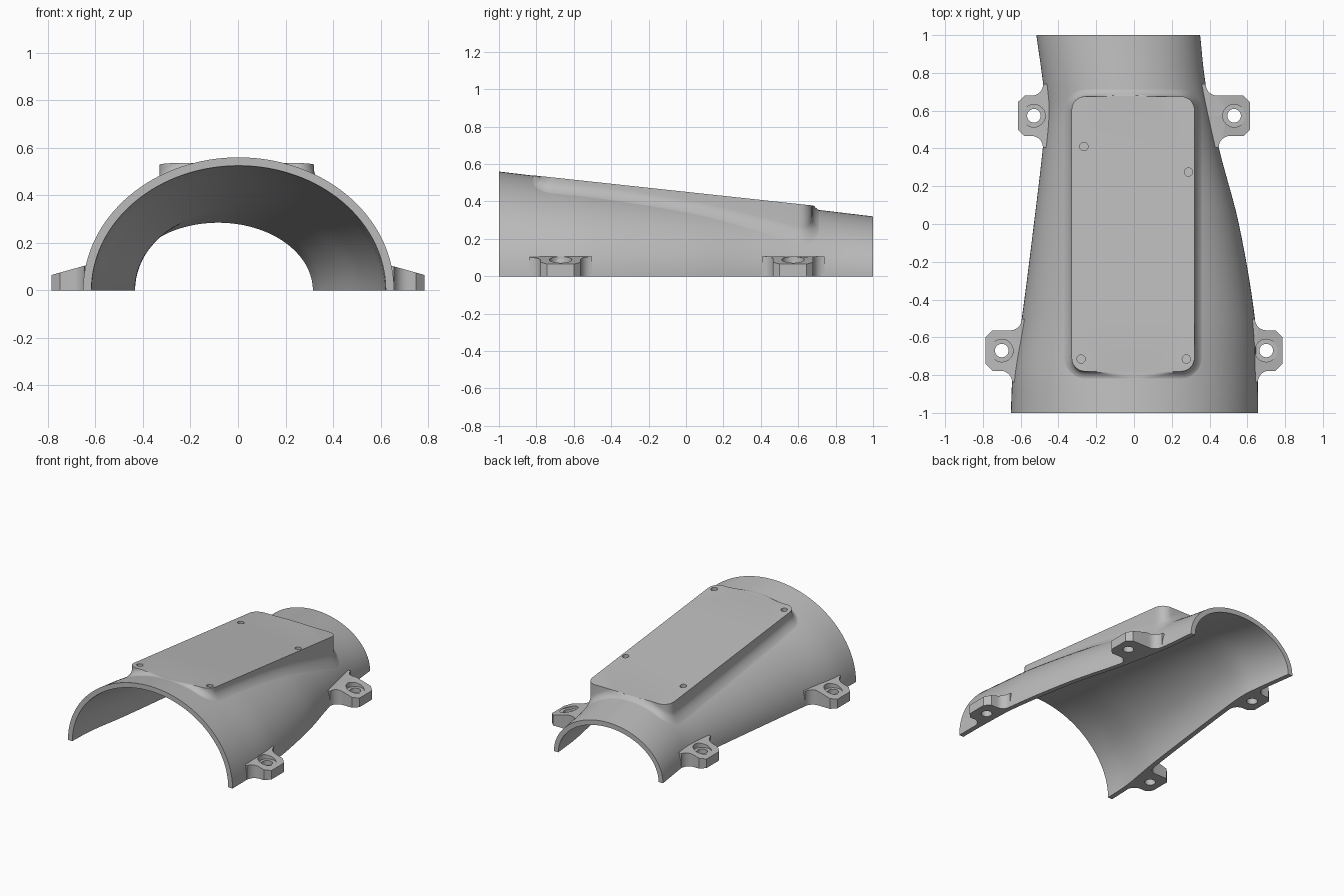
import bpy, bmesh
from math import sin, cos, pi, sqrt

if "Cube" in bpy.data.objects:
    bpy.data.objects.remove(bpy.data.objects["Cube"])

grey = bpy.data.materials.new("plain_grey")
grey.use_nodes = True
grey.diffuse_color = (0.5, 0.5, 0.5, 1)
grey.node_tree.nodes["Principled BSDF"].inputs["Base Color"].default_value = (0.5, 0.5, 0.5, 1)

WALL = 0.035
LEFT_EDGE = [(-1, .657), (-.8, .655), (-.5, .64), (0, .555), (.4, .45), (.75, .378), (1, .35)]
RIGHT_EDGE = [(-1, -.652), (-.8, -.642), (-.5, -.594), (0, -.53), (.4, -.483),
              (.6, -.468), (.75, -.482), (1, -.517)]


def spline(keys, t):
    """Smooth curve through the key points."""
    n = len(keys)

    def slope(i):
        a, b = keys[max(i - 1, 0)], keys[min(i + 1, n - 1)]
        return (b[1] - a[1]) / (b[0] - a[0])
    i = 0
    while i < n - 2 and t > keys[i + 1][0]:
        i += 1
    (a, p), (b, q) = keys[i], keys[i + 1]
    d = b - a
    s = (t - a) / d
    return ((1 + 2 * s) * (1 - s) ** 2 * p + s * (1 - s) ** 2 * d * slope(i)
            + s * s * (3 - 2 * s) * q + s * s * (s - 1) * d * slope(i + 1))


def section(y):
    """Centre, half width and height of the shell at y."""
    a, b = spline(RIGHT_EDGE, y), spline(LEFT_EDGE, y)
    return (a + b) / 2, (b - a) / 2, 0.44 - 0.12 * y


def shell_z(x, y):
    c, w, h = section(y)
    u = min(abs(x - c) / w, 0.985)
    return h * sqrt(1 - u * u)


def finish(name, bm):
    bmesh.ops.recalc_face_normals(bm, faces=bm.faces)
    mesh = bpy.data.meshes.new(name)
    bm.to_mesh(mesh)
    bm.free()
    mesh.materials.append(grey)
    ob = bpy.data.objects.new(name, mesh)
    bpy.context.collection.objects.link(ob)
    bpy.ops.object.select_all(action='DESELECT')
    ob.select_set(True)
    bpy.context.view_layer.objects.active = ob
    bpy.ops.object.shade_smooth_by_angle(angle=0.6)
    return ob


def ring(bm, pts):
    return [bm.verts.new(p) for p in pts]


def bridge(bm, a, b):
    for i in range(len(a)):
        j = (i + 1) % len(a)
        bm.faces.new((a[i], a[j], b[j], b[i]))


def fill(bm, loops):
    """Fill an outline that has holes in it."""
    edges = []
    for loop in loops:
        for i, v in enumerate(loop):
            w = loop[(i + 1) % len(loop)]
            edges.append(bm.edges.get((v, w)) or bm.edges.new((v, w)))
    bmesh.ops.triangle_fill(bm, edges=edges, use_beauty=True, use_dissolve=False)


def circle(x, y, r, z, n=24):
    pts = [(x + r * cos(2 * pi * i / n), y + r * sin(2 * pi * i / n)) for i in range(n)]
    return [(px, py, z(px, py)) for px, py in pts]


# Tapered half-tube shell
bm = bmesh.new()
ARC, ROWS = 64, 60
rows = []
for k in range(ROWS + 1):
    y = -1 + 2 * k / ROWS
    c, w, h = section(y)
    pts = []
    for inset, order in ((0, range(ARC + 1)), (WALL, range(ARC, -1, -1))):
        for i in order:
            a = pi * i / ARC
            pts.append((c + (w - inset) * cos(a), y, (h - inset) * sin(a)))
    rows.append(ring(bm, pts))
for a, b in zip(rows, rows[1:]):
    bridge(bm, a, b)
last = 2 * ARC + 1
for row in (rows[0], rows[-1]):
    for i in range(ARC):
        bm.faces.new((row[i], row[i + 1], row[last - i - 1], row[last - i]))
finish("shell", bm)


# Flat mounting pad blended into the shell
def pad_z(x, y):
    return 0.4515 - 0.108 * y


def pad_outline(offset):
    x0, x1, y0, y1, r = -.33, .32, -.78, .675, .07
    corners = [(x1 - r, y1 - r), (x0 + r, y1 - r), (x0 + r, y0 + r), (x1 - r, y0 + r)]
    pts = []
    for q, (cx, cy) in enumerate(corners):
        arc = [(cx + (r + offset) * cos(pi / 2 * (q + i / 8)),
                cy + (r + offset) * sin(pi / 2 * (q + i / 8))) for i in range(9)]
        nx, ny = corners[(q + 1) % 4]
        dx, dy = nx - cx, ny - cy
        ex, ey = arc[-1]
        side = [(ex + dx * i / 24, ey + dy * i / 24) for i in range(1, 24)]
        pts += arc + side
    return pts


bm = bmesh.new()
top = ring(bm, [(x, y, pad_z(x, y)) for x, y in pad_outline(0)])
previous = top
FILLET = 0.05
for i in range(8):
    a = pi / 2 * i / 7
    offset, lift = FILLET * (1 - cos(a)), FILLET * (1 - sin(a)) - 0.002
    current = ring(bm, [(x, y, min(pad_z(x, y), shell_z(x, y) + lift))
                        for x, y in pad_outline(offset)])
    bridge(bm, previous, current)
    previous = current
holes = []
for x, y in ((-.265, .41), (.288, .275), (-.28, -.715), (.277, -.715)):
    rim = ring(bm, circle(x, y, .022, pad_z))
    floor = ring(bm, circle(x, y, .022, lambda px, py: pad_z(px, py) - 0.04))
    bridge(bm, rim, floor)
    bm.faces.new(floor)
    holes.append(rim)
fill(bm, [top] + holes)
finish("mounting_pad", bm)


# Bolt lugs with counterbored holes
def lug(name, side, end, yc, edge):
    """side is +1 or -1, end is how far out the lug reaches."""
    half, chamfer, r = .107, .035, .06

    def body(y):
        return abs(spline(edge, y))

    def top_z(x, y):
        return min(.107, .065 + .28 * (end - abs(x)))

    outline = []
    for s in (-1, 1):
        yf = yc + s * (half + r)
        xb = body(yf)
        part = [(xb - .025, yf)]
        part += [(xb + r * (1 - cos(pi / 2 * i / 8)), yf - s * r * sin(pi / 2 * i / 8))
                 for i in range(9)]
        crease = end - .15
        if crease > xb + r + .01:
            part.append((crease, yc + s * half))
        part += [(end - chamfer, yc + s * half), (end, yc + s * (half - chamfer))]
        outline += part if s < 0 else part[::-1]
    outline.append((body(yc) - .025, yc))

    bm = bmesh.new()
    upper = ring(bm, [(side * x, y, top_z(x, y)) for x, y in outline])
    lower = ring(bm, [(side * x, y, 0) for x, y in outline])
    bridge(bm, upper, lower)
    cx = side * (end - .085)
    bore = ring(bm, circle(cx, yc, .06, top_z))
    seat = ring(bm, circle(cx, yc, .06, lambda x, y: .07))
    hole = ring(bm, circle(cx, yc, .036, lambda x, y: .07))
    exit_rim = ring(bm, circle(cx, yc, .036, lambda x, y: 0))
    for a, b in ((bore, seat), (seat, hole), (hole, exit_rim)):
        bridge(bm, a, b)
    fill(bm, [upper, bore])
    fill(bm, [lower, exit_rim])
    finish(name, bm)


for side, label, edge in ((1, "left", LEFT_EDGE), (-1, "right", RIGHT_EDGE)):
    lug("front_" + label + "_lug", side, .785, -.67, edge)
    lug("back_" + label + "_lug", side, .615, .573, edge)
